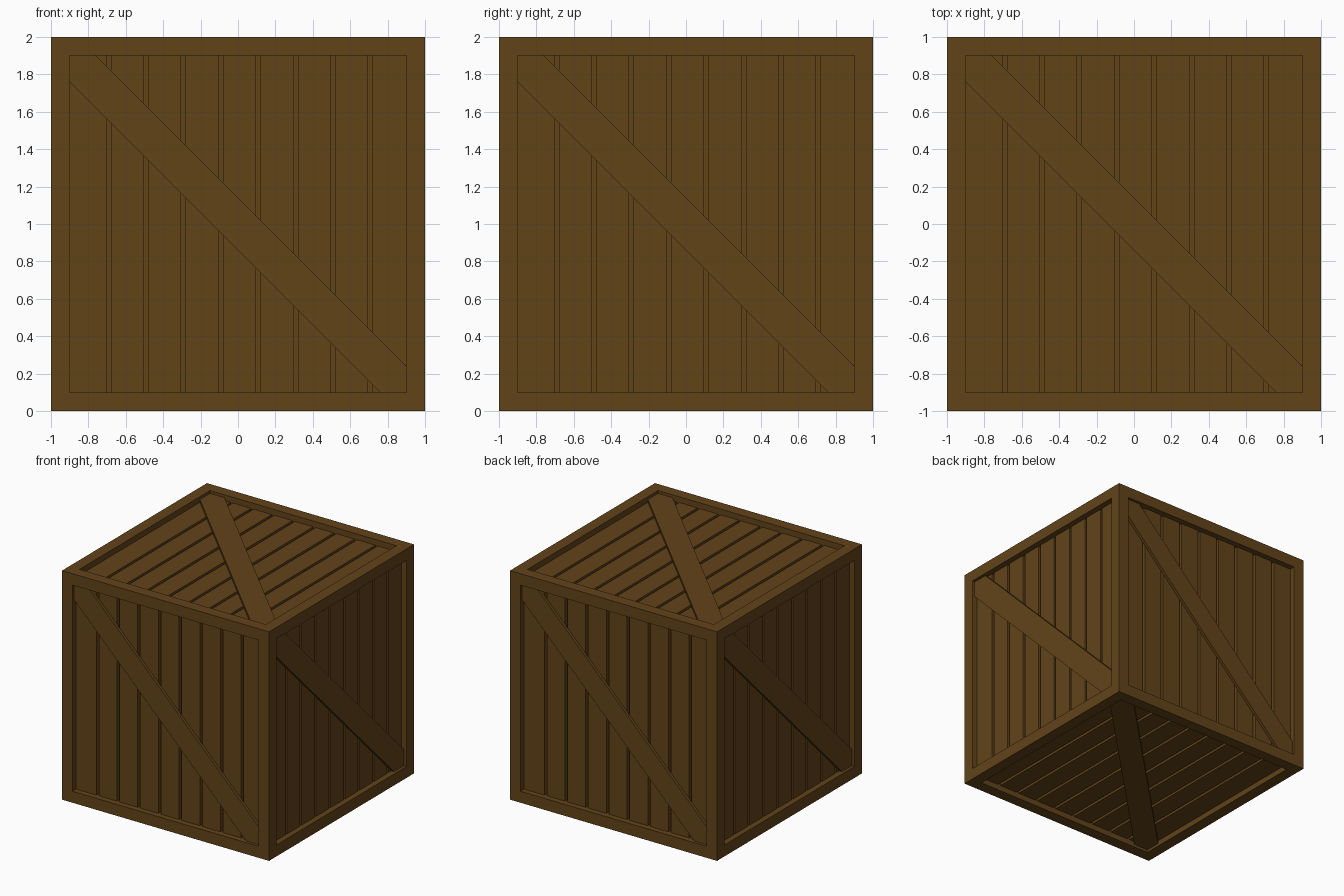
import bpy, bmesh
from math import pi
from mathutils import Matrix, Vector

if "Cube" in bpy.data.objects:
    bpy.data.objects.remove(bpy.data.objects["Cube"])

INNER = 0.9      # half-size of the panel opening
FLOOR = 0.9      # groove floor
PLANK = 0.95     # plank surface
BRACE = 0.975    # brace surface

wood = bpy.data.materials.new("wood")
wood.diffuse_color = (0.122, 0.056, 0.0095, 1)
wood.use_nodes = True
wood.node_tree.nodes["Principled BSDF"].inputs["Base Color"].default_value = wood.diffuse_color


def make_object(name, bm, matrix=Matrix()):
    bmesh.ops.recalc_face_normals(bm, faces=bm.faces)
    bm.transform(Matrix.Translation((0, 0, 1)) @ matrix)
    mesh = bpy.data.meshes.new(name)
    bm.to_mesh(mesh)
    bm.free()
    mesh.materials.append(wood)
    bpy.context.collection.objects.link(bpy.data.objects.new(name, mesh))


def add_prism(bm, outline, low, high):
    face = bm.faces.new([bm.verts.new((x, y, low)) for x, y in outline])
    top = bmesh.ops.extrude_face_region(bm, geom=[face], use_keep_orig=True)
    verts = [g for g in top["geom"] if isinstance(g, bmesh.types.BMVert)]
    bmesh.ops.translate(bm, verts=verts, vec=(0, 0, high - low))


# Outer frame: a cube with every side inset and sunk in
bm = bmesh.new()
bmesh.ops.create_cube(bm, size=2)
sides = list(bm.faces)
bmesh.ops.inset_individual(bm, faces=sides, thickness=1 - INNER, use_even_offset=True)
sunk = bmesh.ops.extrude_discrete_faces(bm, faces=sides)["faces"]
for f in sunk:
    n = Vector([round(c) for c in f.calc_center_median()])
    bmesh.ops.translate(bm, verts=f.verts, vec=-n * (1 - FLOOR))
# outward normals are already right, so link without altering them
bm.transform(Matrix.Translation((0, 0, 1)))
mesh = bpy.data.meshes.new("crate_frame")
bm.to_mesh(mesh)
bm.free()
mesh.materials.append(wood)
bpy.context.collection.objects.link(bpy.data.objects.new("crate_frame", mesh))

# Panel orientations: local +z faces outward, local y is up on the walls
tip = Matrix.Rotation(pi / 2, 4, 'X')
panels = {
    "top": Matrix(),
    "bottom": Matrix.Rotation(pi, 4, 'X'),
    "front": tip,
    "right": Matrix.Rotation(pi / 2, 4, 'Z') @ tip,
    "back": Matrix.Rotation(pi, 4, 'Z') @ tip,
    "left": Matrix.Rotation(-pi / 2, 4, 'Z') @ tip,
}

for side, matrix in panels.items():
    # Nine planks with narrow gaps
    bm = bmesh.new()
    for i in range(9):
        x0 = -INNER if i == 0 else -0.88 + 0.2 * i
        x1 = INNER if i == 8 else -0.704 + 0.2 * i
        add_prism(bm, [(x0, -INNER), (x1, -INNER), (x1, INNER), (x0, INNER)], FLOOR, PLANK)
    make_object(side + "_planks", bm, matrix)

    # Diagonal brace cut to fit the frame corners
    bm = bmesh.new()
    a, b = INNER, 0.76
    add_prism(bm, [(-a, a), (-a, b), (b, -a), (a, -a), (a, -b), (-b, a)], PLANK, BRACE)
    make_object(side + "_brace", bm, matrix)
